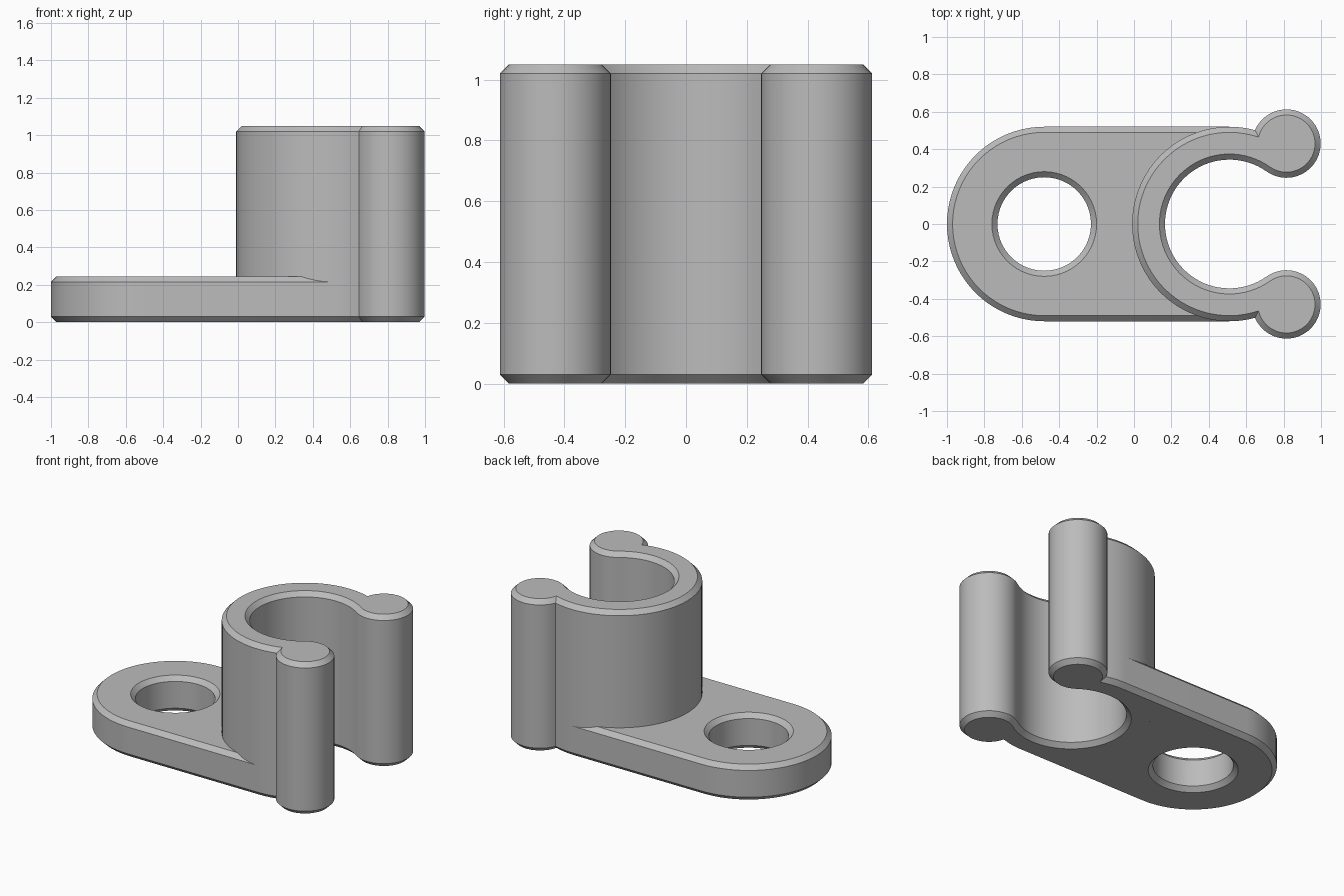
import bpy
import bmesh
import math
from math import cos, sin, pi

if "Cube" in bpy.data.objects:
    bpy.data.objects.remove(bpy.data.objects["Cube"], do_unlink=True)

# Main dimensions
CHAMFER = 0.03
OUTER = 0.52
LUG_X, HOLE_R = -0.48, 0.25
CLIP_X = 0.51
KNOB_X, KNOB_Y, KNOB_R = 0.815, 0.43, 0.183
REACH = math.hypot(KNOB_X - CLIP_X, KNOB_Y)
LEAN = math.atan2(KNOB_Y, KNOB_X - CLIP_X)
BORE = REACH - KNOB_R  # bore flows tangentially into the knobs

grey = bpy.data.materials.new("plain grey")
grey.use_nodes = True
grey.diffuse_color = (0.5, 0.5, 0.5, 1)
grey.node_tree.nodes["Principled BSDF"].inputs["Base Color"].default_value = (0.5, 0.5, 0.5, 1)


def arc(x, y, r, start, end, steps):
    angles = [start + (end - start) * i / steps for i in range(steps + 1)]
    return [(x + r * cos(a), y + r * sin(a)) for a in angles]


def plate_outline(c):
    """Back half of the mounting plate, inset by c, wrapping the eyelet."""
    lug = arc(LUG_X, 0, OUTER - c, pi, pi / 2, 20)
    socket = arc(CLIP_X, 0, OUTER - c, pi / 2, pi, 20)
    eyelet = arc(LUG_X, 0, HOLE_R + c, 0, pi, 28)
    return lug + socket + eyelet


def clip_outline(c):
    """Back half of the open ring and its rounded knob, inset by c."""
    r, k = OUTER - c, KNOB_R - c
    meet = LEAN + math.acos((r * r - k * k + REACH ** 2) / (2 * REACH * r))
    px, py = CLIP_X + r * cos(meet), r * sin(meet)
    knob_end = math.atan2(py - KNOB_Y, px - KNOB_X) + 2 * pi
    bore = arc(CLIP_X, 0, BORE + c, pi, LEAN, 28)
    knob = arc(KNOB_X, KNOB_Y, k, LEAN + pi, knob_end, 32)
    shell = arc(CLIP_X, 0, r, meet, pi, 24)
    return bore + knob[1:] + shell[1:]


def chamfered_part(name, outline, height):
    """Stack inset outlines into a chamfered half solid, then mirror it."""
    bm = bmesh.new()
    levels = [(0, CHAMFER), (CHAMFER, 0), (height - CHAMFER, 0), (height, CHAMFER)]
    rings = [[bm.verts.new((x, y, z)) for x, y in outline(c)] for z, c in levels]
    n = len(rings[0])
    for low, high in zip(rings, rings[1:]):
        for i in range(n):
            j = (i + 1) % n
            quad = (low[i], low[j], high[j], high[i])
            # Leave the mirror seam open
            if any(abs(v.co.y) > 1e-5 for v in quad):
                bm.faces.new(quad)
    bm.faces.new(rings[0])
    bm.faces.new(rings[-1])
    bmesh.ops.recalc_face_normals(bm, faces=bm.faces[:])
    top = max(bm.faces, key=lambda f: f.calc_center_median().z)
    if top.normal.z < 0:
        bmesh.ops.reverse_faces(bm, faces=bm.faces[:])
    mesh = bpy.data.meshes.new(name)
    bm.to_mesh(mesh)
    bm.free()
    mesh.materials.append(grey)
    part = bpy.data.objects.new(name, mesh)
    bpy.context.collection.objects.link(part)
    bpy.ops.object.select_all(action="DESELECT")
    part.select_set(True)
    bpy.context.view_layer.objects.active = part
    bpy.ops.object.shade_smooth_by_angle(angle=math.radians(30))
    mirror = part.modifiers.new("Mirror", "MIRROR")
    mirror.use_axis = (False, True, False)


# Flat plate with the screw eyelet
chamfered_part("mounting_plate", plate_outline, 0.245)
# Tall open ring with a knob on each tip
chamfered_part("ring_clip", clip_outline, 1.05)
